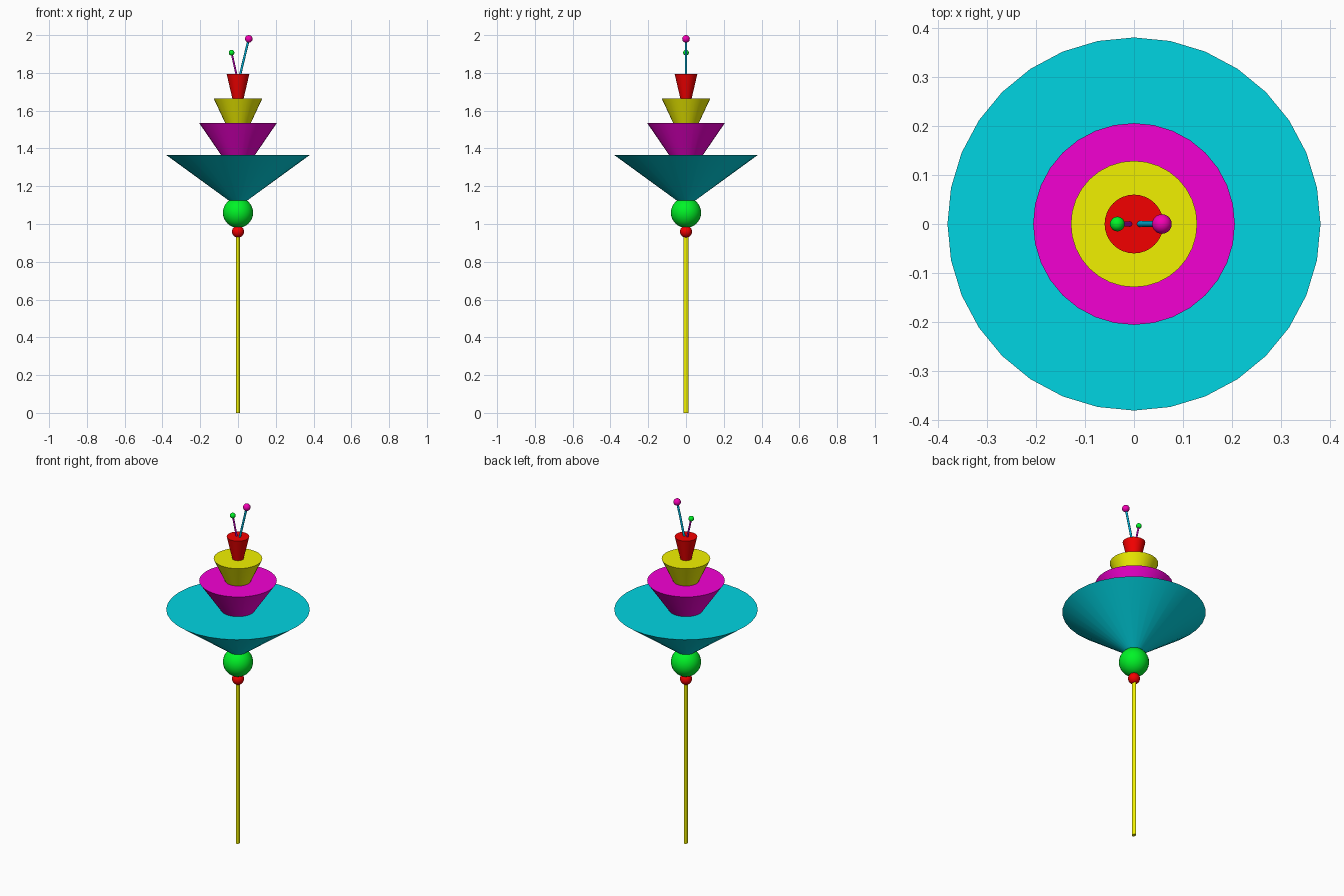
import bpy
from mathutils import Vector

if "Cube" in bpy.data.objects:
    bpy.data.objects.remove(bpy.data.objects["Cube"])

SIDES = 32


def finish(name, color):
    ob = bpy.context.object
    ob.name = name
    mat = bpy.data.materials.new(name + "_color")
    mat.diffuse_color = (*color, 1)
    mat.use_nodes = True
    mat.node_tree.nodes["Principled BSDF"].inputs["Base Color"].default_value = mat.diffuse_color
    ob.data.materials.append(mat)
    bpy.ops.object.shade_smooth_by_angle()
    return ob


def tier(name, z0, z1, r0, r1, color):
    bpy.ops.mesh.primitive_cone_add(vertices=SIDES, radius1=r0, radius2=r1,
                                    depth=z1 - z0, location=(0, 0, (z0 + z1) / 2))
    return finish(name, color)


def ball(name, x, z, r, color):
    bpy.ops.mesh.primitive_uv_sphere_add(segments=SIDES, ring_count=16, radius=r,
                                         location=(x, 0, z))
    return finish(name, color)


def rod(name, start, end, r, color):
    a, b = Vector(start), Vector(end)
    d = b - a
    bpy.ops.mesh.primitive_cylinder_add(vertices=16, radius=r, depth=d.length,
                                        location=(a + b) / 2,
                                        rotation=d.to_track_quat('Z', 'Y').to_euler())
    return finish(name, color)


RED, GREEN, YELLOW = (0.9, 0, 0), (0, 0.9, 0.02), (0.88, 0.88, 0.0)
TEAL, MAGENTA, PINK = (0, 0.66, 0.76), (0.9, 0, 0.65), (0.9, 0, 0.45)

# Pole, slightly oval in section
pole = rod("pole", (0, 0, 0), (0, 0, 0.95), 0.014, YELLOW)
pole.scale.x = 0.7

# Beads under the tiers
ball("small_bead", 0, 0.96, 0.032, RED)
ball("large_bead", 0, 1.06, 0.08, GREEN)

# Stacked flaring tiers
tier("bottom_tier", 1.12, 1.366, 0.043, 0.381, TEAL)
tier("second_tier", 1.366, 1.535, 0.09, 0.206, MAGENTA)
tier("third_tier", 1.535, 1.665, 0.068, 0.129, YELLOW)
tier("top_tier", 1.665, 1.794, 0.03, 0.06, RED)

# Antennae with ball tips
rod("long_antenna", (0.01, 0, 1.785), (0.057, 0, 1.98), 0.006, (0, 0.45, 0.7))
ball("long_antenna_tip", 0.057, 1.98, 0.02, PINK)
rod("short_antenna", (-0.007, 0, 1.785), (-0.034, 0, 1.907), 0.005, (0.65, 0, 0.6))
ball("short_antenna_tip", -0.034, 1.907, 0.015, GREEN)
